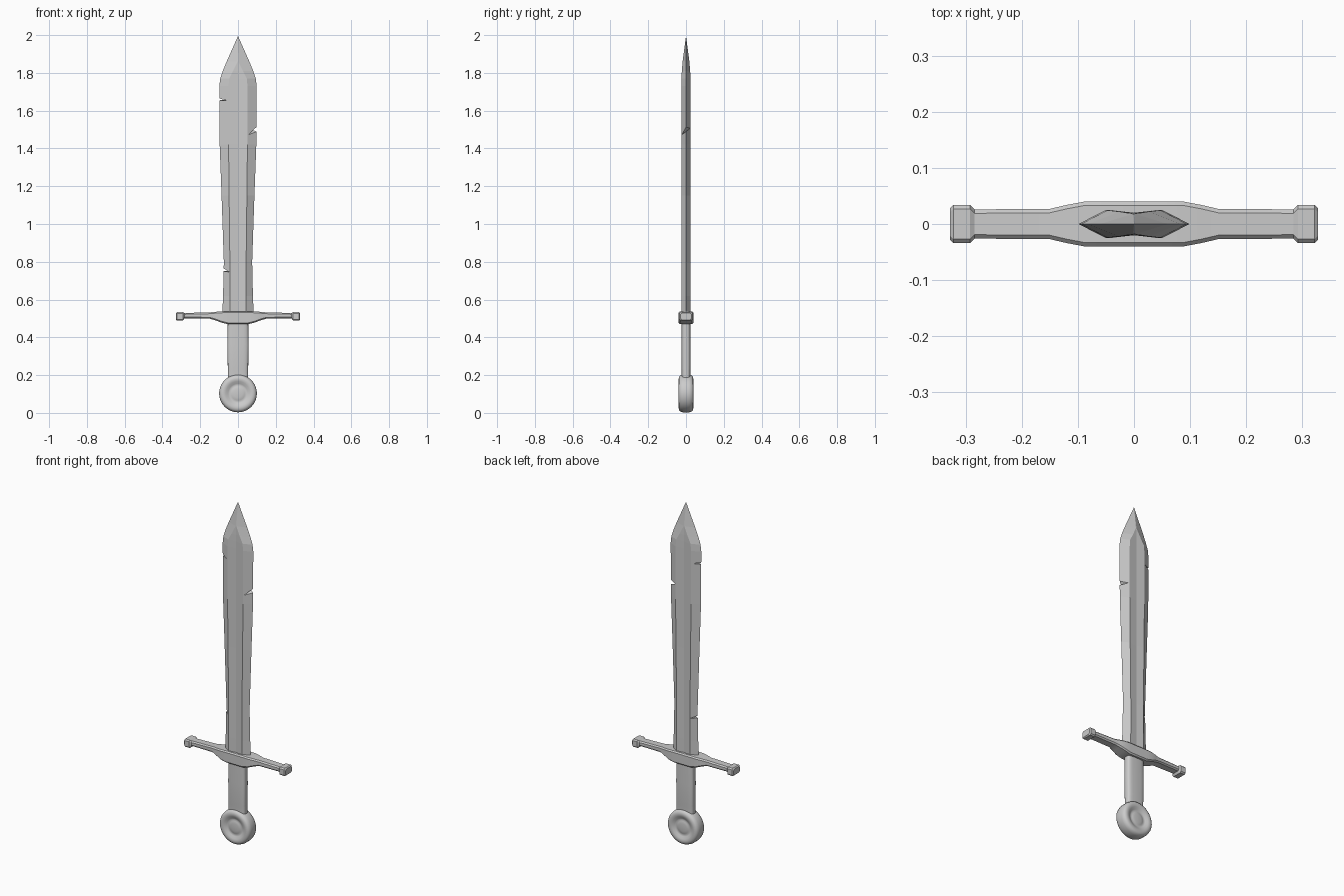
import bpy, bmesh, math

if "Cube" in bpy.data.objects:
    bpy.data.objects.remove(bpy.data.objects["Cube"])


def make_object(name, bm, smooth_angle=None):
    bmesh.ops.recalc_face_normals(bm, faces=bm.faces)
    mesh = bpy.data.meshes.new(name)
    bm.to_mesh(mesh)
    bm.free()
    ob = bpy.data.objects.new(name, mesh)
    bpy.context.collection.objects.link(ob)
    if smooth_angle:
        bpy.ops.object.select_all(action='DESELECT')
        bpy.context.view_layer.objects.active = ob
        ob.select_set(True)
        bpy.ops.object.shade_smooth_by_angle(angle=math.radians(smooth_angle))
    return ob


def loft(name, rings, smooth_angle=None):
    """Skin equal-length rings of points; a one-point ring closes to a tip."""
    bm = bmesh.new()
    loops = [[bm.verts.new(p) for p in ring] for ring in rings]
    for a, b in zip(loops, loops[1:]):
        n = max(len(a), len(b))
        for i in range(n):
            j = (i + 1) % n
            if len(b) == 1:
                bm.faces.new((a[i], a[j], b[0]))
            elif len(a) == 1:
                bm.faces.new((a[0], b[j], b[i]))
            else:
                bm.faces.new((a[i], a[j], b[j], b[i]))
    for end in (loops[0], loops[-1]):
        if len(end) > 2:
            bm.faces.new(end)
    return make_object(name, bm, smooth_angle)


# Blade: z, edge half width, ridge x, ridge y, fuller y
def blade_ring(z, w, r, t, c):
    return [(w, 0, z), (r, t, z), (0, c, z), (-r, t, z),
            (-w, 0, z), (-r, -t, z), (0, -c, z), (r, -t, z)]


levels = [(0.50, 0.084, 0.044, 0.025, 0.020), (0.62, 0.079, 0.043, 0.025, 0.020),
          (0.80, 0.075, 0.043, 0.025, 0.020), (1.15, 0.087, 0.047, 0.025, 0.020),
          (1.42, 0.097, 0.050, 0.025, 0.020), (1.73, 0.099, 0.050, 0.025, 0.020),
          (1.77, 0.094, 0.047, 0.0245, 0.020), (1.81, 0.081, 0.026, 0.022, 0.0195),
          (1.86, 0.060, 0.002, 0.018, 0.018)]
blade = loft("blade", [blade_ring(*l) for l in levels] + [[(0, 0, 1.995)]])

# Battle nicks: side, opening x, depth x, z low, z high, z of inner point, slant
nicks = [(1, 0.12, 0.055, 1.488, 1.525, 1.49, 0.8),
         (-1, 0.12, 0.055, 1.655, 1.669, 1.655, 0.1),
         (-1, 0.10, 0.045, 0.752, 0.778, 0.748, 0.1)]
for side, xo, xi, z0, z1, zi, slant in nicks:
    rings = [[(side * xo, y, z0 + y * slant), (side * xo, y, z1 + y * slant),
              (side * xi, y, zi + y * slant)] for y in (-0.05, 0.05)]
    cutter = loft("nick_cutter", rings)
    cutter.hide_render = True
    cutter.hide_set(True)
    mod = blade.modifiers.new("nick", 'BOOLEAN')
    mod.operation = 'DIFFERENCE'
    mod.solver = 'EXACT'
    mod.object = cutter


# Crossguard: chamfered sections along x (x, half depth, bottom, top)
def guard_ring(x, h, z0, z1, c=0.007):
    return [(x, h, z0 + c), (x, h, z1 - c), (x, h - c, z1), (x, -h + c, z1),
            (x, -h, z1 - c), (x, -h, z0 + c), (x, -h + c, z0), (x, h - c, z0)]


half = [(0.055, 0.040, 0.470, 0.538), (0.088, 0.040, 0.478, 0.537),
        (0.120, 0.034, 0.490, 0.535), (0.150, 0.027, 0.499, 0.532),
        (0.284, 0.026, 0.500, 0.529), (0.292, 0.034, 0.488, 0.534),
        (0.322, 0.034, 0.488, 0.534), (0.328, 0.028, 0.493, 0.529)]
loft("crossguard", [guard_ring(-x, *r) for x, *r in reversed(half)] +
     [guard_ring(x, *r) for x, *r in half], 25)


# Grip: rounded flat section
def grip_ring(z, a, b, n=24):
    ring = []
    for i in range(n):
        c, s = math.cos(math.tau * i / n), math.sin(math.tau * i / n)
        ring.append((a * math.copysign(abs(c) ** 0.55, c),
                     b * math.copysign(abs(s) ** 0.55, s), z))
    return ring


loft("grip", [grip_ring(0.17, 0.054, 0.023), grip_ring(0.225, 0.054, 0.023),
              grip_ring(0.235, 0.054, 0.024), grip_ring(0.36, 0.056, 0.024),
              grip_ring(0.49, 0.054, 0.023)], 50)

# Pommel: dished wheel with a central boss, turned about y
side = [(0.022, 0.031), (0.036, 0.029), (0.043, 0.026), (0.052, 0.029),
        (0.064, 0.036), (0.076, 0.039), (0.088, 0.037), (0.096, 0.030), (0.100, 0.016)]
profile = [(r, -y) for r, y in side] + [(r, y) for r, y in reversed(side)]
rings = [[(r * math.cos(math.tau * i / 40), y, 0.103 + r * math.sin(math.tau * i / 40))
          for i in range(40)] for r, y in profile]
loft("pommel", [[(0, -0.032, 0.103)]] + rings + [[(0, 0.032, 0.103)]], 50)
